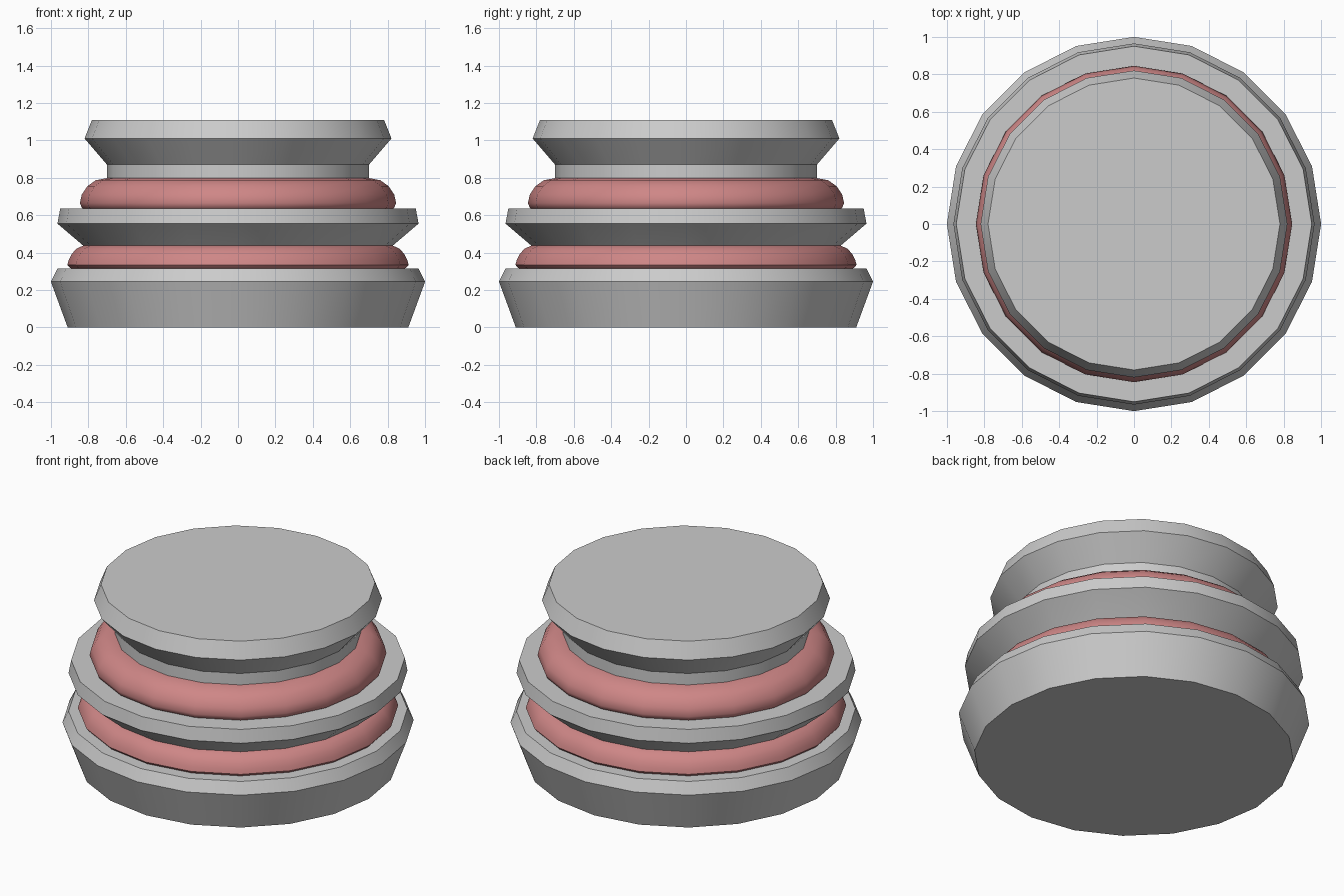
import bpy, bmesh, math

if "Cube" in bpy.data.objects:
    bpy.data.objects.remove(bpy.data.objects["Cube"])

SIDES = 20

def lathe(name, profile, mat=None, angle=25):
    """Revolve (radius, z) points, bottom to top, into a capped solid."""
    bm = bmesh.new()
    rings = []
    for r, z in profile:
        rings.append([bm.verts.new((r * math.cos(2 * math.pi * i / SIDES),
                                    r * math.sin(2 * math.pi * i / SIDES), z))
                      for i in range(SIDES)])
    for a, b in zip(rings, rings[1:]):
        for i in range(SIDES):
            j = (i + 1) % SIDES
            bm.faces.new((a[i], a[j], b[j], b[i]))
    bm.faces.new(rings[0][::-1])
    bm.faces.new(rings[-1])
    mesh = bpy.data.meshes.new(name)
    bm.to_mesh(mesh)
    bm.free()
    obj = bpy.data.objects.new(name, mesh)
    bpy.context.collection.objects.link(obj)
    if mat:
        mesh.materials.append(mat)
    bpy.ops.object.select_all(action='DESELECT')
    obj.select_set(True)
    bpy.context.view_layer.objects.active = obj
    bpy.ops.object.shade_smooth_by_angle(angle=math.radians(angle))
    return obj

red = bpy.data.materials.new("soft_red")
red.diffuse_color = (0.62, 0.24, 0.24, 1)
red.use_nodes = True
red.node_tree.nodes["Principled BSDF"].inputs["Base Color"].default_value = red.diffuse_color

# Grey discs
lathe("base_disc", [(0.91, 0), (1.0, 0.245), (0.965, 0.315)])
lathe("middle_disc", [(0.82, 0.43), (0.83, 0.44), (0.965, 0.555), (0.95, 0.635)])
lathe("top_disc", [(0.70, 0.79), (0.70, 0.87), (0.82, 1.01), (0.78, 1.11)])

# Rounded red bellows rings between the discs
lathe("lower_bellow", [(0.87, 0.305), (0.90, 0.32), (0.912, 0.335), (0.905, 0.36),
                       (0.89, 0.39), (0.865, 0.42), (0.82, 0.441)], red, 50)
lathe("upper_bellow", [(0.81, 0.625), (0.835, 0.64), (0.845, 0.665), (0.835, 0.71),
                       (0.805, 0.755), (0.76, 0.787), (0.69, 0.80)], red, 50)
